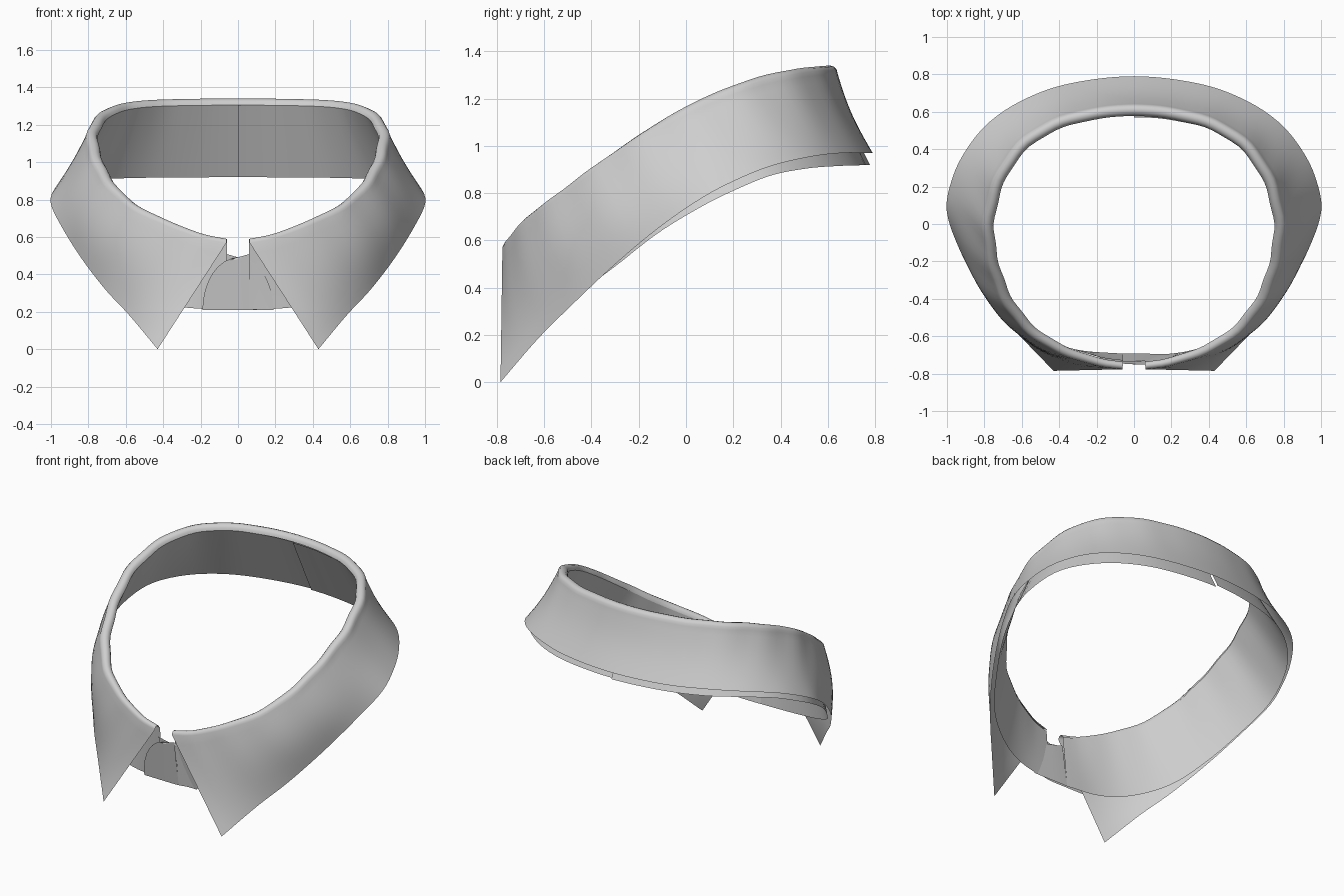
import bpy, bmesh, math
from mathutils import Vector

if "Cube" in bpy.data.objects:
    bpy.data.objects.remove(bpy.data.objects["Cube"])

N = 56  # columns from front opening to centre back

cloth = bpy.data.materials.new("light_grey_cloth")
cloth.diffuse_color = (0.62, 0.62, 0.62, 1)
cloth.use_nodes = True
cloth.node_tree.nodes["Principled BSDF"].inputs["Base Color"].default_value = cloth.diffuse_color

# Key curves for the +x half, front to centre back
CREST = [(.06, -.757, .59), (.2, -.735, .62), (.4, -.665, .70), (.57, -.55, .79),
         (.705, -.36, .935), (.775, -.1, 1.11), (.765, .1, 1.215), (.69, .3, 1.29),
         (.55, .46, 1.325), (.33, .565, 1.337), (0, .61, 1.34)]
LEAF_EDGE = [(.43, -.785, 0), (.58, -.63, .18), (.71, -.49, .32), (.84, -.31, .49),
             (.94, -.12, .65), (1, .06, .775), (.985, .2, .85), (.92, .36, .915),
             (.79, .53, .955), (.6, .66, .97), (.35, .75, .97), (0, .79, .97)]
STAND_EDGE = [(.06, -.7, .21), (.3, -.675, .225), (.5, -.605, .27), (.69, -.475, .36),
              (.82, -.3, .49), (.915, -.12, .63), (.965, .06, .74), (.955, .2, .81),
              (.89, .36, .875), (.76, .515, .905), (.58, .645, .915), (.34, .73, .918),
              (0, .77, .92)]


def resample(keys):
    """Smooth curve through the keys, N+1 points evenly spaced by length."""
    k = [Vector(p) for p in keys]
    k = [2 * k[0] - k[1]] + k + [Vector((-k[-2].x, k[-2].y, k[-2].z))]
    fine = []
    for i in range(1, len(k) - 2):
        a, b, c, d = k[i - 1:i + 3]
        for j in range(20):
            t = j / 20
            fine.append(.5 * (2 * b + (c - a) * t + (2 * a - 5 * b + 4 * c - d) * t * t
                              + (3 * b - a - 3 * c + d) * t ** 3))
    fine.append(k[-2])
    lens = [0]
    for p, q in zip(fine, fine[1:]):
        lens.append(lens[-1] + (q - p).length)
    out, i = [], 0
    for c in range(N + 1):
        s = lens[-1] * c / N
        while i < len(lens) - 2 and lens[i + 1] < s:
            i += 1
        out.append(fine[i].lerp(fine[i + 1], (s - lens[i]) / (lens[i + 1] - lens[i])))
    return out


def outward(curve):
    """Horizontal outward direction at each point of a curve."""
    res = []
    for i in range(N + 1):
        t = curve[min(i + 1, N)] - curve[max(i - 1, 0)]
        res.append(Vector((t.y, -t.x, 0)).normalized())
    res[-1] = Vector((0, 1, 0))
    return res


def add_grid(bm, rows, side):
    vs = [[bm.verts.new((p.x * side, p.y, p.z)) for p in row] for row in rows]
    for r in range(len(vs) - 1):
        for c in range(len(vs[0]) - 1):
            q = [vs[r][c], vs[r][c + 1], vs[r + 1][c + 1], vs[r + 1][c]]
            bm.faces.new(q if side > 0 else q[::-1])


def finish(bm, name):
    bmesh.ops.remove_doubles(bm, verts=bm.verts, dist=.0005)
    for f in bm.faces:
        f.smooth = True
    me = bpy.data.meshes.new(name)
    bm.to_mesh(me)
    bm.free()
    me.materials.append(cloth)
    bpy.context.collection.objects.link(bpy.data.objects.new(name, me))


crest, leaf, stand = resample(CREST), resample(LEAF_EDGE), resample(STAND_EDGE)
nrm = outward(crest)
UP = Vector((0, 0, 1))


def roll(c, ang):
    """Point on the rounded fold: 0 = outer side, 180 = inner side."""
    u = c / N
    w = .02 + .012 * min(1, u * 3)
    ripple = .004 * math.sin(c * 1.1) * math.sin(math.pi * u)
    a = math.radians(ang)
    return crest[c] + nrm[c] * (w * math.cos(a) + ripple) + UP * (w * 1.1 * (math.sin(a) - 1))


# Outer leaf with rolled fold
rows = []
for r in range(11):
    t = r / 10
    row = []
    for c in range(N + 1):
        u = c / N
        bulge = .035 * math.sin(math.pi * min(u * 2, 1)) - .015 * u
        p = leaf[c].lerp(roll(c, 0), t)
        row.append(p + nrm[c] * bulge * math.sin(math.pi * t))
    rows.append(row)
for ang in (30, 60, 90, 120, 150, 180):
    rows.append([roll(c, ang) for c in range(N + 1)])
bm = bmesh.new()
for side in (1, -1):
    add_grid(bm, rows, side)
finish(bm, "collar_leaf")


# Inner stand halves; the +x half laps over the other at the front
def lap(p, side):
    return p + Vector((0, -.008 * side * max(0, 1 - abs(p.x) / .4), 0))


for side, name in ((1, "collar_stand_left"), (-1, "collar_stand_right")):
    bm = bmesh.new()
    add_grid(bm, [[lap(roll(c, 180).lerp(stand[c], r / 6), side) for c in range(N + 1)]
                  for r in range(7)], side)
    # Button tab with a curved end
    tab = []
    for r in range(9):
        a = math.radians(90 * r / 8)
        end_x, end_z = -.19 * math.sin(a), .49 - .28 * (1 - math.cos(a))
        start_z = .51 - .30 * (1 - math.cos(a))
        row = []
        for c in range(7):
            t = c / 6
            x, z = end_x + (.062 - end_x) * t, end_z + (start_z - end_z) * t
            row.append(lap(Vector((x, -.7 - .045 * (z - .21) / .3, z)), side))
        tab.append(row)
    add_grid(bm, tab, side)
    finish(bm, name)
